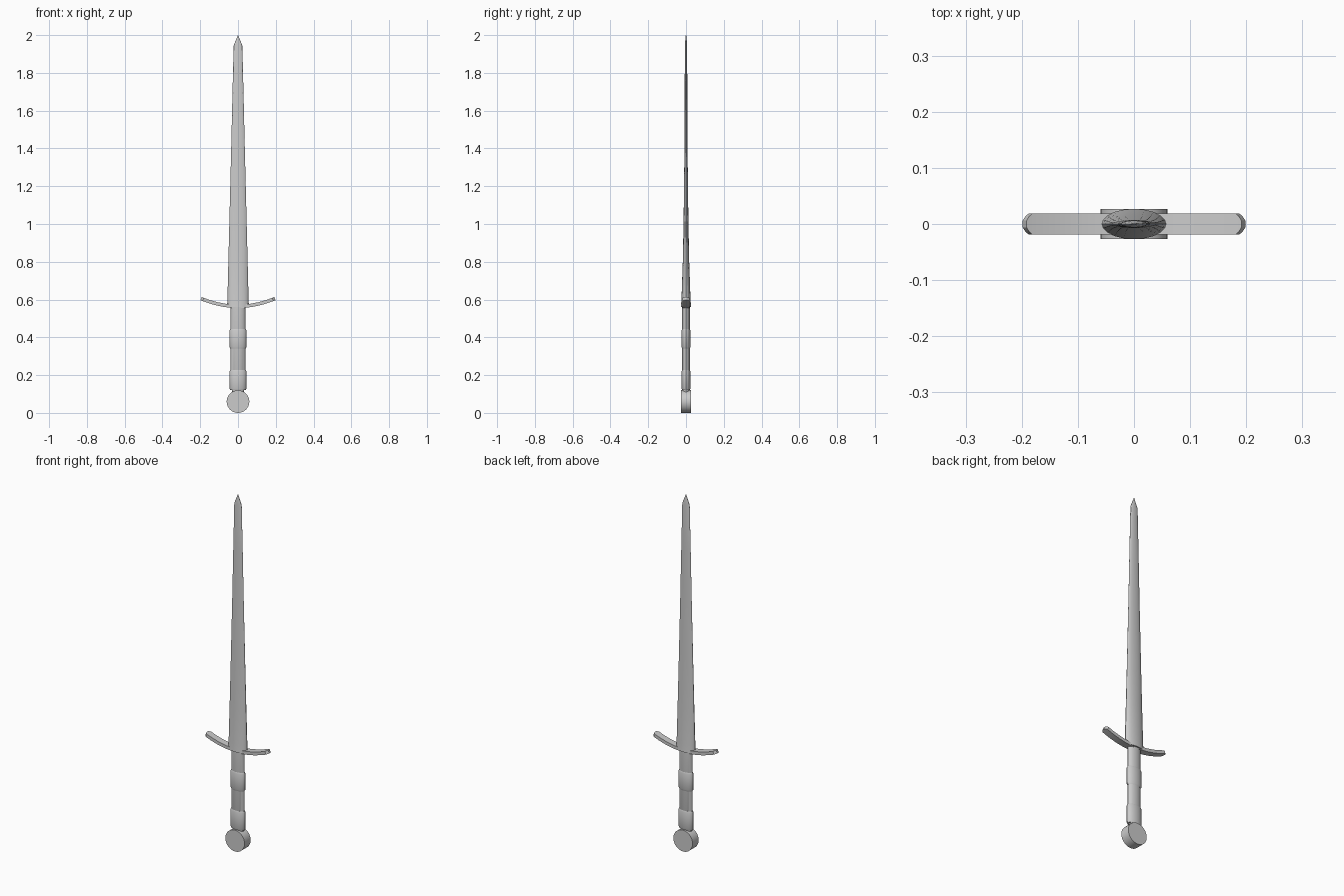
import bpy, bmesh, math
from mathutils import Matrix

if "Cube" in bpy.data.objects:
    bpy.data.objects.remove(bpy.data.objects["Cube"])


def finish(bm, name, angle=30):
    bmesh.ops.recalc_face_normals(bm, faces=bm.faces)
    mesh = bpy.data.meshes.new(name)
    bm.to_mesh(mesh)
    bm.free()
    ob = bpy.data.objects.new(name, mesh)
    bpy.context.collection.objects.link(ob)
    bpy.ops.object.select_all(action='DESELECT')
    ob.select_set(True)
    bpy.context.view_layer.objects.active = ob
    bpy.ops.object.shade_smooth_by_angle(angle=math.radians(angle))
    return ob


def loft(name, sections, angle=30):
    """Skin a list of equal-length point rings and cap both ends."""
    bm = bmesh.new()
    rings = [[bm.verts.new(p) for p in s] for s in sections]
    n = len(rings[0])
    for a, b in zip(rings, rings[1:]):
        for i in range(n):
            j = (i + 1) % n
            bm.faces.new((a[i], a[j], b[j], b[i]))
    bm.faces.new(rings[0][::-1])
    bm.faces.new(rings[-1])
    return finish(bm, name, angle)


def oval(z, rx, ry, n=20):
    return [(rx * math.cos(2 * math.pi * i / n), ry * math.sin(2 * math.pi * i / n), z)
            for i in range(n)]


# Blade: oval section tapering to a short point
blade = [(0.56, 0.058, 0.027), (0.60, 0.056, 0.024), (0.80, 0.051, 0.017),
         (1.00, 0.046, 0.013), (1.40, 0.036, 0.008), (1.70, 0.029, 0.007),
         (1.945, 0.023, 0.006), (1.97, 0.013, 0.004), (2.00, 0.001, 0.001)]
loft("blade", [oval(*s) for s in blade])

# Grip core with a narrow neck above the pommel
grip = [(0.10, 0.032, 0.018), (0.12, 0.032, 0.018), (0.125, 0.039, 0.020), (0.57, 0.039, 0.020)]
loft("grip", [oval(*s) for s in grip])

# Two raised wraps on the grip
for name, z0, z1 in (("lower_wrap", 0.12, 0.228), ("middle_wrap", 0.34, 0.445)):
    wrap = [(z0, 0.040, 0.020), (z0 + 0.008, 0.044, 0.023),
            (z1 - 0.008, 0.044, 0.023), (z1, 0.040, 0.020)]
    loft(name, [oval(*s) for s in wrap])

# Disc pommel facing front and back
bm = bmesh.new()
bmesh.ops.create_cone(bm, cap_ends=True, segments=32, radius1=0.06, radius2=0.06, depth=0.054,
                      matrix=Matrix.Translation((0, 0, 0.06)) @ Matrix.Rotation(math.pi / 2, 4, 'X'))
finish(bm, "pommel")

# Crossguard: flat bar curving upward, with rounded ends
half = [(0.195, 0.006), (0.190, 0.014), (0.184, 0.019), (0.15, 0.019),
        (0.11, 0.019), (0.07, 0.019), (0.035, 0.019)]
stations = [(-x, w) for x, w in half] + [(0, 0.019)] + half[::-1]
sections = []
for x, w in stations:
    z = 0.564 + 1.08 * x * x
    slope = math.atan(2.16 * x)
    dx, dz = -math.sin(slope) * 0.009, math.cos(slope) * 0.009
    sections.append([(x - dx, -w, z - dz), (x - dx, w, z - dz),
                     (x + dx, w, z + dz), (x + dx, -w, z + dz)])
loft("crossguard", sections)
